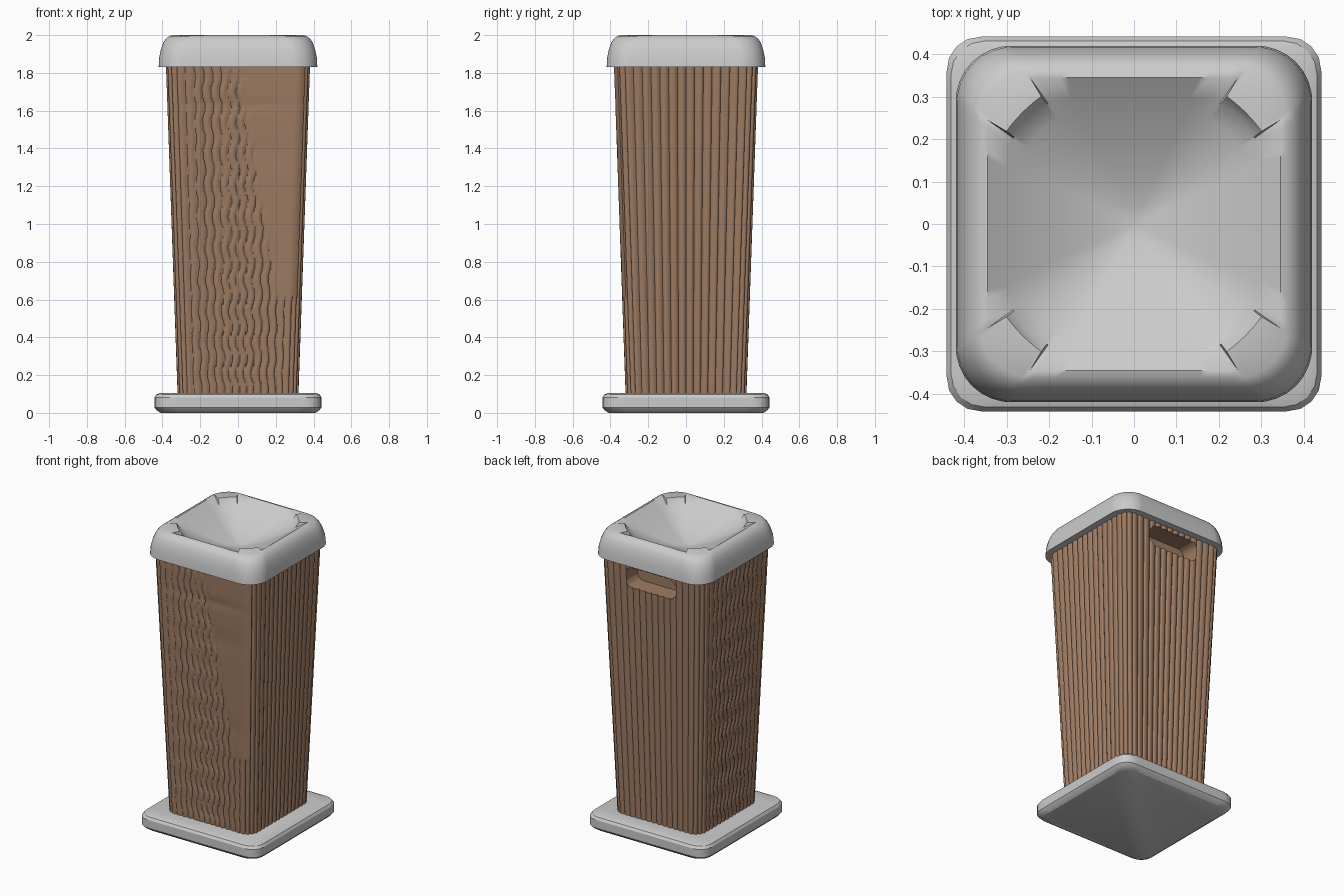
import bpy, bmesh, math

if "Cube" in bpy.data.objects:
    bpy.data.objects.remove(bpy.data.objects["Cube"])


def radius(phi, half, r):
    """Distance from the centre to a rounded square along angle phi (-45..45 deg)."""
    phi = abs(phi)
    c = half - r
    if half * math.tan(phi) <= c:
        return half / math.cos(phi)
    dot = c * (math.cos(phi) + math.sin(phi))
    return dot + math.sqrt(max(0.0, r * r - (2 * c * c - dot * dot)))


def ring(phis, z, rad):
    """One closed loop; the quarter of angles is repeated on four sides."""
    pts = []
    for side in range(4):
        for p in phis:
            a, d = p + side * math.pi / 2, rad(p, side)
            pts.append((d * math.cos(a), d * math.sin(a), z))
    return pts


def loft(name, rings, tip=None, angle=40):
    bm = bmesh.new()
    loops = [[bm.verts.new(p) for p in r] for r in rings]
    n = len(loops[0])
    for a, b in zip(loops, loops[1:]):
        for i in range(n):
            j = (i + 1) % n
            bm.faces.new((a[i], a[j], b[j], b[i]))
    bm.faces.new(loops[0][::-1])
    if tip:
        t = bm.verts.new(tip)
        for i in range(n):
            bm.faces.new((loops[-1][i], loops[-1][(i + 1) % n], t))
    else:
        bm.faces.new(loops[-1])
    bmesh.ops.recalc_face_normals(bm, faces=bm.faces)
    me = bpy.data.meshes.new(name)
    bm.to_mesh(me)
    bm.free()
    ob = bpy.data.objects.new(name, me)
    bpy.context.collection.objects.link(ob)
    smooth(ob, angle)
    return ob


def smooth(ob, angle):
    bpy.ops.object.select_all(action='DESELECT')
    ob.select_set(True)
    bpy.context.view_layer.objects.active = ob
    bpy.ops.object.shade_smooth_by_angle(angle=math.radians(angle))


def square(phis, half, r, z):
    return ring(phis, z, lambda p, s: radius(p, half, r))


# Base slab with softened edges
coarse = [math.radians(d) for d in range(-45, 45, 3)]
base_profile = [(0.41, 0.0), (0.43, 0.013), (0.442, 0.028), (0.442, 0.082),
                (0.432, 0.098), (0.41, 0.106)]
loft("base", [square(coarse, h, 0.08, z) for h, z in base_profile], angle=31)

# Tapered fluted body: side 0 = right, 1 = back, 2 = left, 3 = front
fine = [math.atan(-1 + 2 * i / 128) for i in range(128)]


def body_ring(z):
    t = (z - 0.1) / 1.73
    half = 0.32 + 0.061 * t

    def rad(p, side):
        u = math.tan(p)
        amp, shift, dent = 0.011, 0.0, 0.0
        if side in (2, 3):
            # flutes ripple sideways on the left and front
            shift = 0.012 * math.sin(z * 38) * (1 - abs(u)) / half
        if side == 3:
            # the right part of the front is worn smooth along a slanted line
            x = u * half
            line = 0.02 + 0.30 * (1 - min(1, z / 1.75)) + (0.2 if z < 0.6 else 0)
            fade = max(0.0, min(1.0, (x - line) / 0.04 + 0.5))
            amp *= 1 - fade
            dent = 0.006 * (math.exp(-((z - 1.63) / 0.025) ** 2)
                            + fade * math.exp(-((z - 1.38) / 0.07) ** 2)
                            + fade * math.exp(-((z - 0.8) / 0.07) ** 2))
            dent *= max(0, 1 - u * u)
        wave = abs(math.sin(8 * math.pi * (u + shift)))
        return radius(p, half, 0.075) - dent - amp * (1 - wave) ** 1.5
    return ring(fine, z, rad)


body = loft("body", [body_ring(0.1 + 1.73 * i / 84) for i in range(85)], angle=35)
wood = bpy.data.materials.new("brown_wood")
wood.diffuse_color = (0.34, 0.2, 0.125, 1)
wood.use_nodes = True
wood.node_tree.nodes["Principled BSDF"].inputs["Base Color"].default_value = wood.diffuse_color
body.data.materials.append(wood)

# Hand slot cut in the back
bpy.ops.mesh.primitive_cube_add(size=1, location=(0, 0.36, 1.737))
cutter = bpy.context.object
cutter.name = "slot_cutter"
cutter.scale = (0.37, 0.22, 0.135)
bpy.ops.object.transform_apply(location=False, rotation=False, scale=True)
bm = bmesh.new()
bm.from_mesh(cutter.data)
ends = [e for e in bm.edges
        if abs(e.verts[0].co.y - e.verts[1].co.y) > 0.1]
bmesh.ops.bevel(bm, geom=ends, offset=0.05, segments=6, profile=0.5, affect='EDGES')
bm.to_mesh(cutter.data)
bm.free()
cutter.data.materials.append(wood)
cut = body.modifiers.new("slot", 'BOOLEAN')
cut.operation, cut.object, cut.solver = 'DIFFERENCE', cutter, 'EXACT'
bpy.ops.object.select_all(action='DESELECT')
body.select_set(True)
bpy.context.view_layer.objects.active = body
bpy.ops.object.modifier_apply(modifier="slot")
bpy.data.objects.remove(cutter)
smooth(body, 35)

# Lid: rounded shell, crest with nipped corners, funnel sinking to the centre
lid_phis = sorted(coarse + [math.radians(d) for d in (-36.5, -35.4, 35.4, 36.5)])


def crest(p, side):
    if abs(p) < math.radians(35.9):
        return 0.345 / math.cos(p)
    return 0.372


lid_profile = [(0.40, 0.13, 1.831), (0.42, 0.13, 1.832), (0.417, 0.13, 1.88),
               (0.408, 0.13, 1.925), (0.396, 0.13, 1.96), (0.38, 0.125, 1.983),
               (0.362, 0.12, 1.995)]
rings = [square(lid_phis, h, r, z) for h, r, z in lid_profile]
rings.append(ring(lid_phis, 2.0, crest))
depth = 0.16
for t in (0.86, 0.75, 0.62, 0.5, 0.38, 0.25, 0.12):
    rings.append(square(lid_phis, 0.345 * t, 0.18 * t, 2.0 - depth * (1 - t ** 1.5)))
loft("lid", rings, tip=(0, 0, 2.0 - depth), angle=50)
